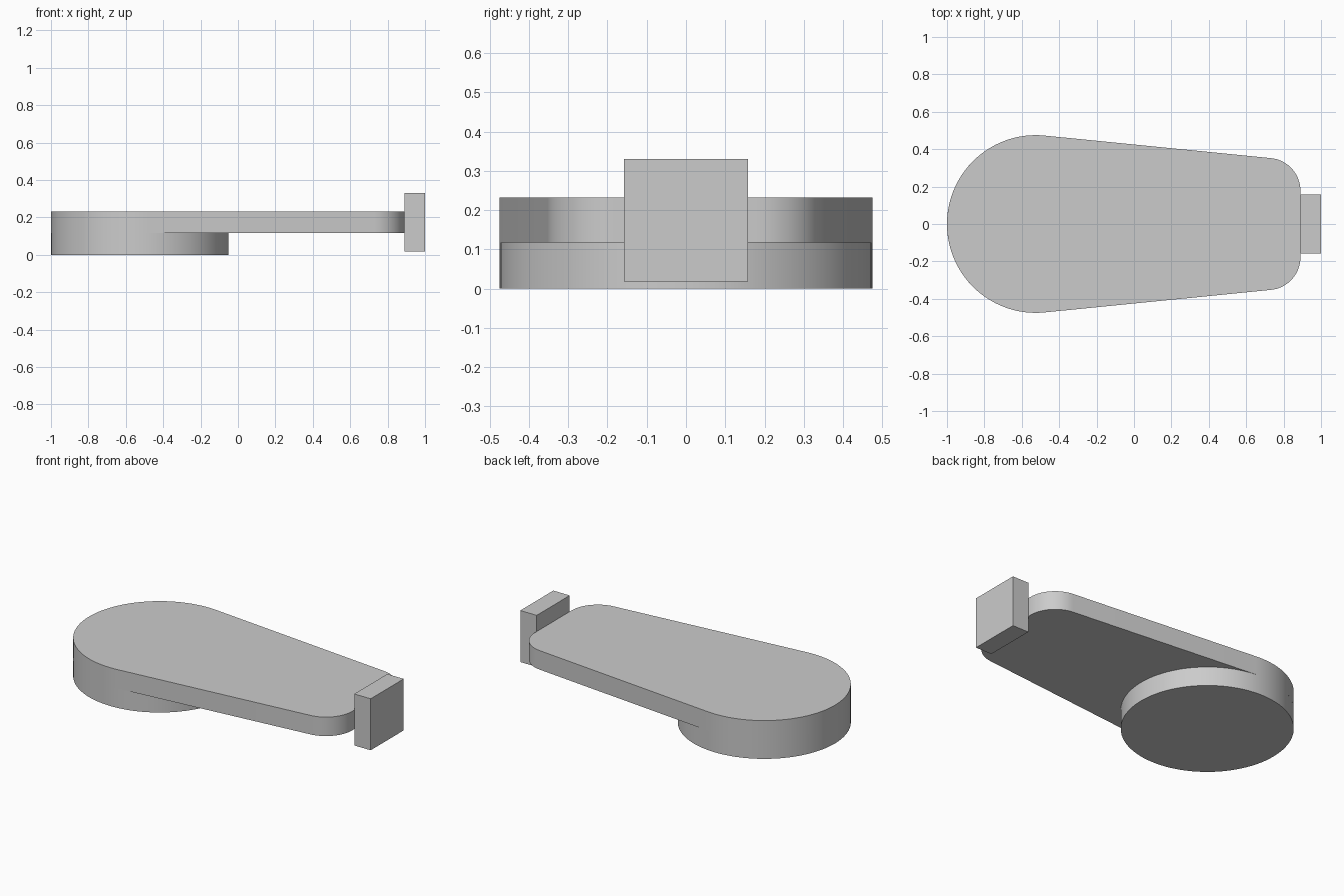
import bpy
import bmesh
from math import atan, cos, sin, pi

cube = bpy.data.objects.get("Cube")
if cube:
    bpy.data.objects.remove(cube, do_unlink=True)

grey = bpy.data.materials.new("plain grey")
grey.use_nodes = True
colour = (0.6, 0.6, 0.6, 1)
grey.diffuse_color = colour
grey.node_tree.nodes["Principled BSDF"].inputs["Base Color"].default_value = colour


def arc(cx, cy, r, start, end, steps):
    angles = [start + (end - start) * i / steps for i in range(steps + 1)]
    return [(cx + r * cos(a), cy + r * sin(a)) for a in angles]


def extrude(name, outline, z0, z1):
    """Solid prism with a counter-clockwise outline, smooth around its curves."""
    bm = bmesh.new()
    base = bm.faces.new([bm.verts.new((x, y, z0)) for x, y in outline])
    top = bmesh.ops.extrude_face_region(bm, geom=[base], use_keep_orig=True)["geom"]
    for v in top:
        if isinstance(v, bmesh.types.BMVert):
            v.co.z = z1
    bmesh.ops.recalc_face_normals(bm, faces=bm.faces)
    mesh = bpy.data.meshes.new(name)
    bm.to_mesh(mesh)
    bm.free()
    mesh.materials.append(grey)
    obj = bpy.data.objects.new(name, mesh)
    bpy.context.collection.objects.link(obj)
    bpy.ops.object.select_all(action="DESELECT")
    obj.select_set(True)
    bpy.context.view_layer.objects.active = obj
    bpy.ops.object.shade_smooth_by_angle()
    return obj


centre_x, radius = -0.525, 0.475
plate_z, top_z = 0.117, 0.232

# Round base under the wide end
extrude("round_base", arc(centre_x, 0, radius, 0, 2 * pi * 95 / 96, 95), 0, plate_z)

# Tapered plate: large round end, straight tangent sides, rounded small corners
side = pi / 2 - atan(0.1)
corner_r, corner_x, corner_y = 0.175, 0.715, 0.178
outline = arc(centre_x, 0, radius, side, 2 * pi - side, 64)
outline += arc(corner_x, -corner_y, corner_r, -side, 0, 16)
outline += arc(corner_x, corner_y, corner_r, 0, side, 16)
extrude("tapered_plate", outline, plate_z, top_z)

# Upright block at the narrow end
w = 0.158
extrude("end_block", [(0.89, -w), (1, -w), (1, w), (0.89, w)], 0.018, 0.33)
